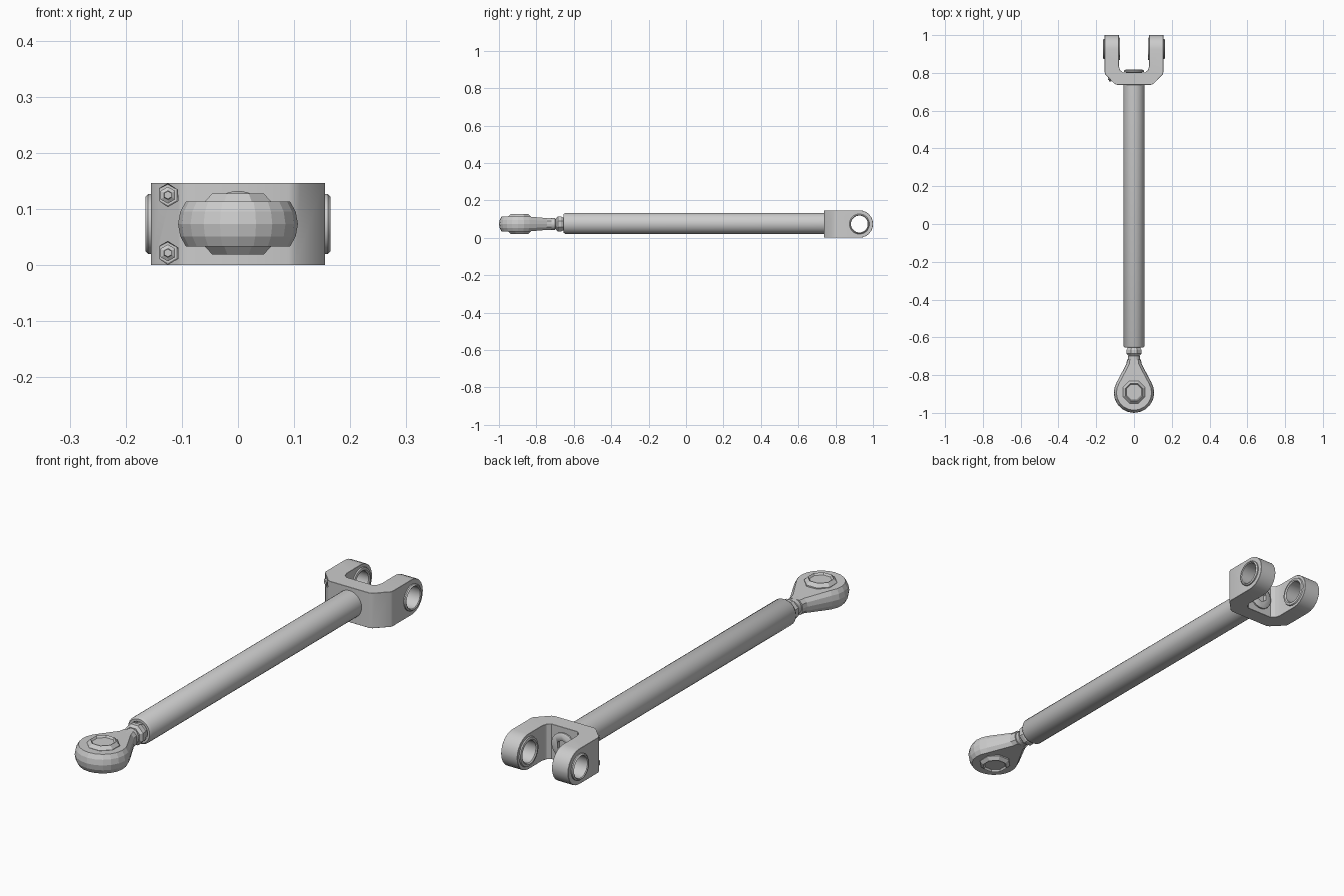
import bpy, bmesh, math
from mathutils import Vector, Matrix

if "Cube" in bpy.data.objects:
    bpy.data.objects.remove(bpy.data.objects["Cube"])

ZC = 0.0735          # height of the centre line
EYE_Y, PIN_Y = -0.893, 0.927
AX = {'X': Matrix.Rotation(math.pi / 2, 4, 'Y'),
      'Y': Matrix.Rotation(-math.pi / 2, 4, 'X'),
      'Z': Matrix.Identity(4)}


def finish(bm, name, smooth=None):
    bmesh.ops.remove_doubles(bm, verts=bm.verts, dist=1e-5)
    bmesh.ops.recalc_face_normals(bm, faces=bm.faces)
    me = bpy.data.meshes.new(name)
    bm.to_mesh(me)
    bm.free()
    ob = bpy.data.objects.new(name, me)
    bpy.context.collection.objects.link(ob)
    if smooth:
        bpy.ops.object.select_all(action='DESELECT')
        ob.select_set(True)
        bpy.context.view_layer.objects.active = ob
        bpy.ops.object.shade_smooth_by_angle(angle=math.radians(smooth))
    return ob


def loft(bm, rings, caps=True, closed=False):
    """Bridge equal-length rings of points."""
    rv = [[bm.verts.new(p) for p in r] for r in rings]
    n = len(rv[0])
    pairs = list(zip(rv, rv[1:])) + ([(rv[-1], rv[0])] if closed else [])
    for a, b in pairs:
        for i in range(n):
            bm.faces.new((a[i], a[(i + 1) % n], b[(i + 1) % n], b[i]))
    if caps and not closed:
        bm.faces.new(rv[0][::-1])
        bm.faces.new(rv[-1])


def lathe(name, prof, axis, centre, seg=24, smooth=35, closed=False):
    """Revolve (radius, distance) pairs round an axis through centre."""
    m = Matrix.Translation(centre) @ AX[axis]
    bm = bmesh.new()
    loft(bm, [[m @ Vector((r * math.cos(2 * math.pi * (i + .5) / seg),
                           r * math.sin(2 * math.pi * (i + .5) / seg), d))
               for i in range(seg)] for r, d in prof], closed=closed)
    return finish(bm, name, smooth)


def boolean(ob, cutter, op):
    mod = ob.modifiers.new(op, 'BOOLEAN')
    mod.operation, mod.solver, mod.object = op, 'EXACT', cutter
    bpy.context.view_layer.objects.active = ob
    bpy.ops.object.modifier_apply(modifier=mod.name)
    bpy.data.objects.remove(cutter)


# main tube with recessed, chamfered front end
lathe('tube', [(.036, -.62), (.040, -.655), (.050, -.655), (.056, -.645), (.056, .75)],
      'Y', (0, 0, ZC + .003), 32)

# threaded shank and lock nut
lathe('shank', [(.032, -.78), (.032, -.70), (.027, -.695), (.027, -.60)], 'Y', (0, 0, ZC), 16)
lathe('lock_nut', [(.034, -.695), (.044, -.685), (.044, -.668), (.036, -.655), (.034, -.64)],
      'Y', (0, 0, ZC), 8, None)


# teardrop eye with a bulged rim
def teardrop(r, neck, z):
    pts = [(neck, .175), (neck * 1.15, .15)]
    pts += [(r * math.cos(a), r * math.sin(a))
            for a in (math.radians(32 - 244 * i / 14) for i in range(15))]
    pts += [(-neck * 1.15, .15), (-neck, .175)]
    # the outline thins slightly towards the neck
    return [(x, EYE_Y + y, ZC + z * (.78 if y > .12 else 1)) for x, y in pts]


bm = bmesh.new()
loft(bm, [teardrop(.093, .022, -.040), teardrop(.103, .034, -.022),
          teardrop(.107, .036, 0), teardrop(.103, .034, .022), teardrop(.093, .022, .040)])
finish(bm, 'eye')

# bearing ball showing through both faces of the eye
lathe('bearing_ball', [(.044, -.046), (.050, -.054), (.064, -.040), (.066, 0),
                       (.064, .040), (.050, .054), (.044, .046)],
      'Z', (0, EYE_Y + .003, ZC), 8, None)

# fork: U outline in plan
half = [(.09, .737), (.103, .742), (.152, .792), (.155, .803), (.155, 1.0), (.080, 1.0),
        (.080, .835), (.074, .815), (.060, .803)]
outline = half + [(-x, y) for x, y in half[::-1]]
bm = bmesh.new()
loft(bm, [[(x, y, z) for x, y in outline] for z in (0, 2 * ZC)])
fork = finish(bm, 'fork')

# round the fork arms in side view
side = [(.70, .005), (.72, 0)]
side = [(.70, 0)] + [(PIN_Y + .0735 * math.cos(a), ZC + .0735 * math.sin(a))
                     for a in (math.radians(-90 + 15 * i) for i in range(13))] + [(.70, 2 * ZC)]
bm = bmesh.new()
loft(bm, [[(x, y, z) for y, z in side] for x in (-.2, .2)])
boolean(fork, finish(bm, 'fork_cutter'), 'INTERSECT')

# pin hole through both arms
boolean(fork, lathe('hole_cutter', [(.050, -.3), (.050, .3)], 'X', (0, PIN_Y, ZC), 24),
        'DIFFERENCE')

# pockets in one lower corner, each holding a small screw
for i, z in enumerate((.022, 2 * ZC - .022)):
    boolean(fork, lathe('pocket_cutter', [(.020, -.06), (.020, .012)], 'Y', (-.125, .768, z), 6),
            'DIFFERENCE')
    lathe(f'corner_screw_{i + 1}', [(.015, .015), (.015, -.004), (.008, -.008), (.007, -.014)],
          'Y', (-.125, .768, z), 6, None)

bv = fork.modifiers.new('edge_bevel', 'BEVEL')
bv.width, bv.segments, bv.angle_limit = .003, 1, math.radians(50)
bpy.ops.object.select_all(action='DESELECT')
fork.select_set(True)
bpy.context.view_layer.objects.active = fork
bpy.ops.object.shade_smooth_by_angle(angle=math.radians(30))

# flanged bushings in the arms
for s, tag in ((-1, 'left'), (1, 'right')):
    lathe(f'bushing_{tag}',
          [(.045, s * .077), (.050, s * .073), (.059, s * .075), (.062, s * .082),
           (.054, s * .09), (.054, s * .150), (.054, s * .160), (.049, s * .165),
           (.045, s * .162)], 'X', (0, PIN_Y, ZC), 24, closed=True)

# retaining screw head with hex socket inside the fork
lathe('screw_head', [(.040, .74), (.040, .803), (.054, .806), (.054, .812), (.046, .817)],
      'Y', (0, 0, ZC), 20)
boolean(bpy.data.objects['screw_head'],
        lathe('socket_cutter', [(.026, .795), (.026, .85)], 'Y', (0, 0, ZC), 6), 'DIFFERENCE')
